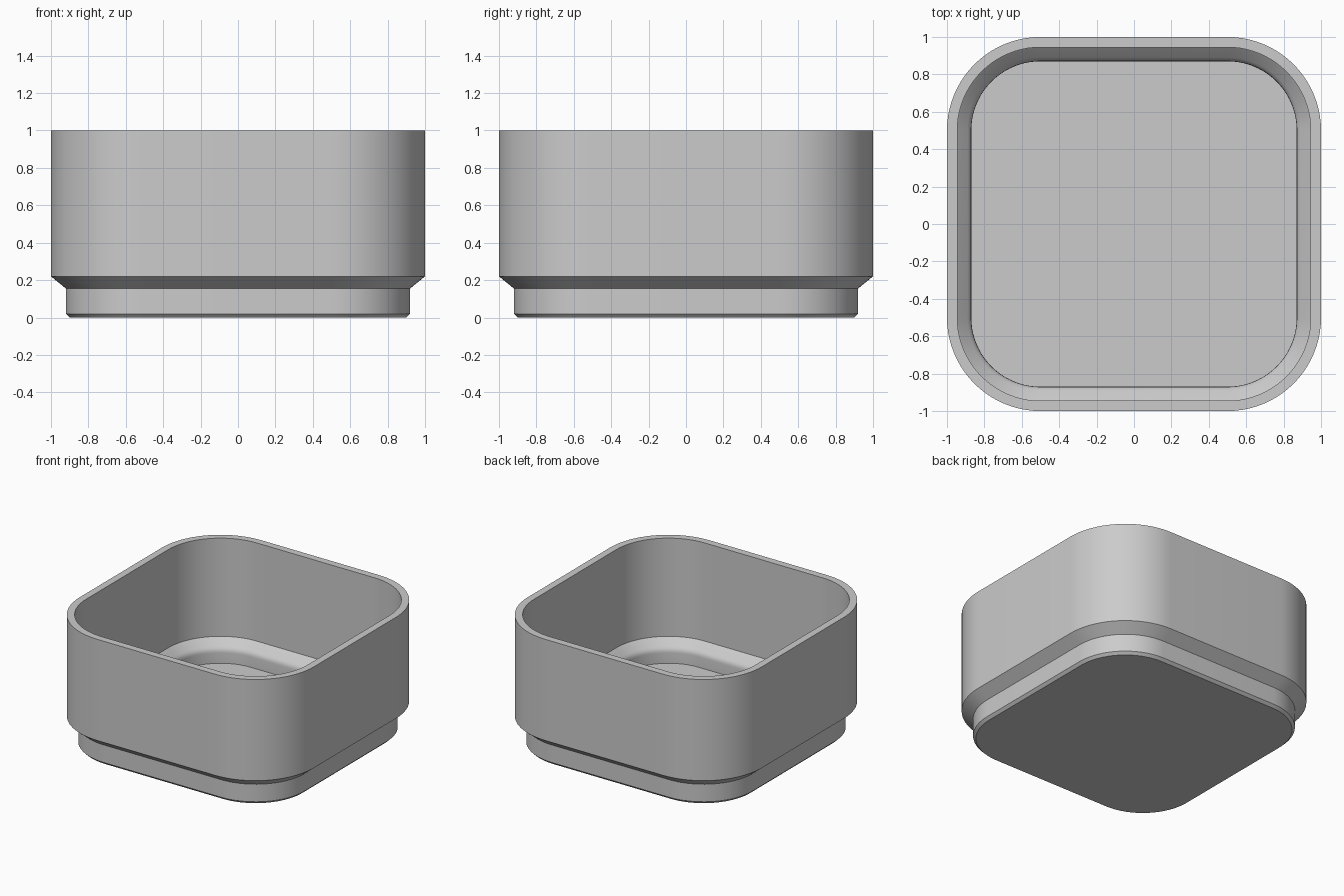
import bpy
import bmesh
from math import cos, sin, pi, radians

cube = bpy.data.objects.get("Cube")
if cube:
    bpy.data.objects.remove(cube, do_unlink=True)

CORNER = 0.5      # centre of every rounded corner
STEPS = 20        # segments per corner

# Wall section as (half width, height), from the underside over the rim to the floor
SECTION = [
    (0.90, 0.0), (0.92, 0.02), (0.92, 0.155), (1.0, 0.22), (1.0, 1.0),
    (0.945, 1.0), (0.945, 0.243), (0.89, 0.193), (0.879, 0.181),
    (0.872, 0.167), (0.87, 0.15), (0.87, 0.07),
]


def rounded_ring(bm, half, z):
    """Add the vertices of one rounded square."""
    radius = half - CORNER
    ring = []
    for quarter in range(4):
        middle = pi / 4 + quarter * pi / 2
        cx = CORNER if cos(middle) > 0 else -CORNER
        cy = CORNER if sin(middle) > 0 else -CORNER
        for i in range(STEPS + 1):
            a = (quarter + i / STEPS) * pi / 2
            ring.append(bm.verts.new((cx + radius * cos(a), cy + radius * sin(a), z)))
    return ring


# Stacking bin: rings bridged along the section, closed by underside and floor
bm = bmesh.new()
rings = [rounded_ring(bm, half, z) for half, z in SECTION]
for low, high in zip(rings, rings[1:]):
    for i in range(len(low)):
        j = (i + 1) % len(low)
        bm.faces.new((low[i], low[j], high[j], high[i]))
bm.faces.new(reversed(rings[0]))
bm.faces.new(rings[-1])
bmesh.ops.recalc_face_normals(bm, faces=bm.faces)

mesh = bpy.data.meshes.new("stacking_bin")
bm.to_mesh(mesh)
bm.free()
bin_obj = bpy.data.objects.new("stacking_bin", mesh)
bpy.context.collection.objects.link(bin_obj)

# Grey plastic
grey = bpy.data.materials.new("light_grey")
grey.use_nodes = True
colour = (0.6, 0.6, 0.6, 1)
grey.diffuse_color = colour
grey.node_tree.nodes["Principled BSDF"].inputs["Base Color"].default_value = colour
mesh.materials.append(grey)

# Smooth corners, crisp rims and steps
bpy.ops.object.select_all(action="DESELECT")
bin_obj.select_set(True)
bpy.context.view_layer.objects.active = bin_obj
bpy.ops.object.shade_smooth_by_angle(angle=radians(30))
